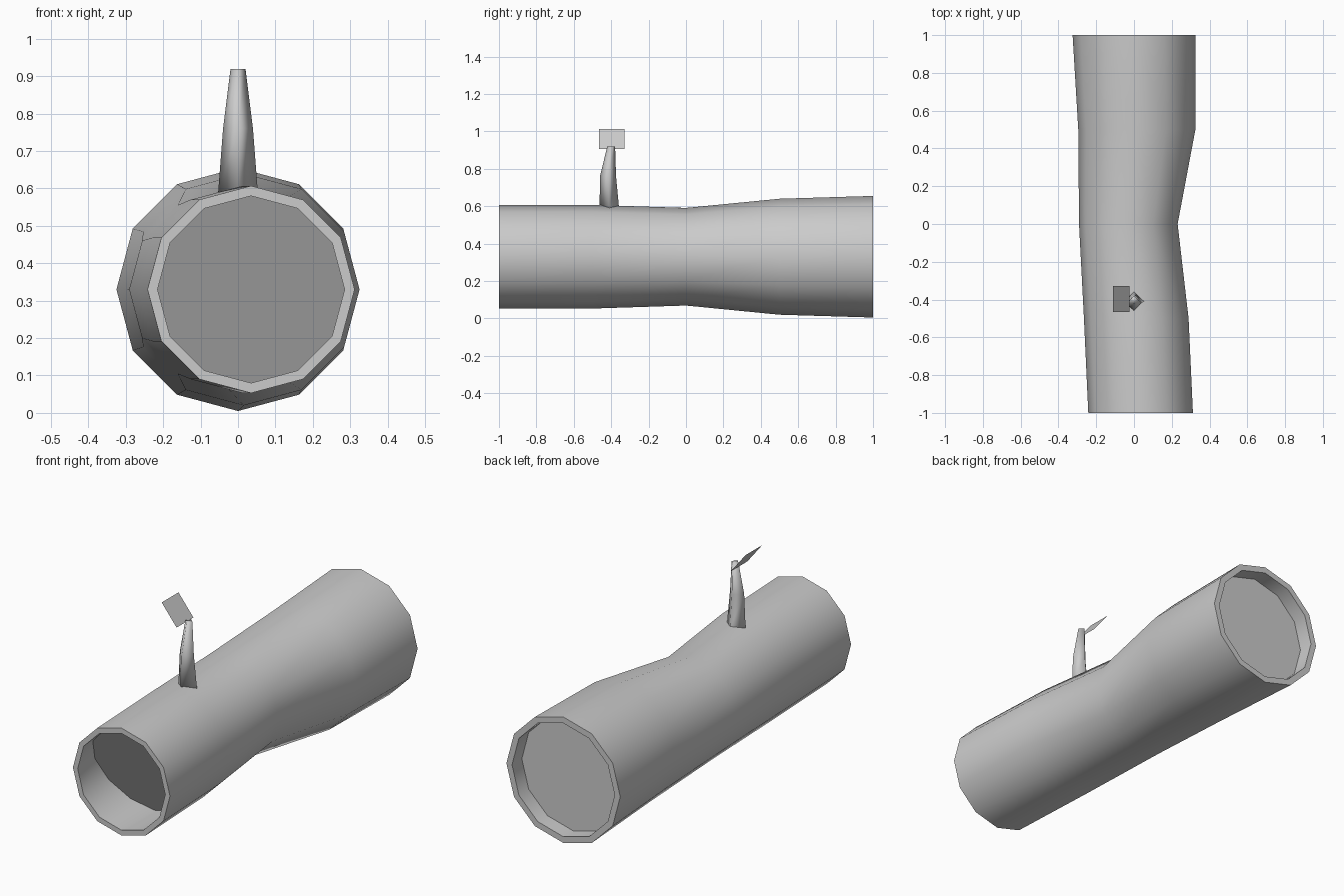
import bpy, bmesh
from math import sin, cos, pi

if "Cube" in bpy.data.objects:
    bpy.data.objects.remove(bpy.data.objects["Cube"])


def loft(name, rings, angle):
    """Skin a list of equal-length rings and cap both ends."""
    bm = bmesh.new()
    loops = [[bm.verts.new(p) for p in r] for r in rings]
    n = len(loops[0])
    for a, b in zip(loops, loops[1:]):
        for i in range(n):
            j = (i + 1) % n
            bm.faces.new((a[i], a[j], b[j], b[i]))
    bm.faces.new(loops[0])
    bm.faces.new(loops[-1])
    bmesh.ops.recalc_face_normals(bm, faces=bm.faces)
    me = bpy.data.meshes.new(name)
    bm.to_mesh(me)
    bm.free()
    ob = bpy.data.objects.new(name, me)
    bpy.context.collection.objects.link(ob)
    bpy.ops.object.select_all(action='DESELECT')
    ob.select_set(True)
    bpy.context.view_layer.objects.active = ob
    bpy.ops.object.shade_smooth_by_angle(angle=angle)
    return ob


def log_ring(y, cx, r, tilt=0.0, cz=0.33):
    """Twelve-sided upright ring; tilt leans it along y."""
    return [(cx + r * cos(i * pi / 6), y - tilt * r * sin(i * pi / 6),
             cz + r * sin(i * pi / 6)) for i in range(12)]


# Hollow log: recessed front disc, lip, outer bark, lip, recessed back disc
loft("log", [
    log_ring(-0.86, 0.035, 0.25, 0.52),
    log_ring(-1.0, 0.035, 0.25),
    log_ring(-1.0, 0.035, 0.277),
    log_ring(-0.5, 0.012, 0.277),
    log_ring(0.0, -0.03, 0.261),
    log_ring(0.5, 0.015, 0.31),
    log_ring(1.0, 0.0, 0.325),
    log_ring(1.0, 0.0, 0.293),
    log_ring(0.92, 0.0, 0.293),
], 0.8)

# Four-sided tapering twig
twig = []
for z, y, rx, ry in ((0.59, -0.41, 0.053, 0.052),
                     (0.76, -0.417, 0.04, 0.043),
                     (0.92, -0.40, 0.02, 0.021)):
    twig.append([(rx * cos(i * pi / 2), y + ry * sin(i * pi / 2), z)
                 for i in range(4)])
loft("twig", twig, 1.6)

# Single flat leaf
me = bpy.data.meshes.new("leaf")
me.from_pydata([(-0.025, -0.465, 0.905), (-0.025, -0.328, 0.905),
                (-0.11, -0.328, 1.012), (-0.11, -0.465, 1.012)],
               [], [(0, 1, 2, 3)])
bpy.context.collection.objects.link(bpy.data.objects.new("leaf", me))
